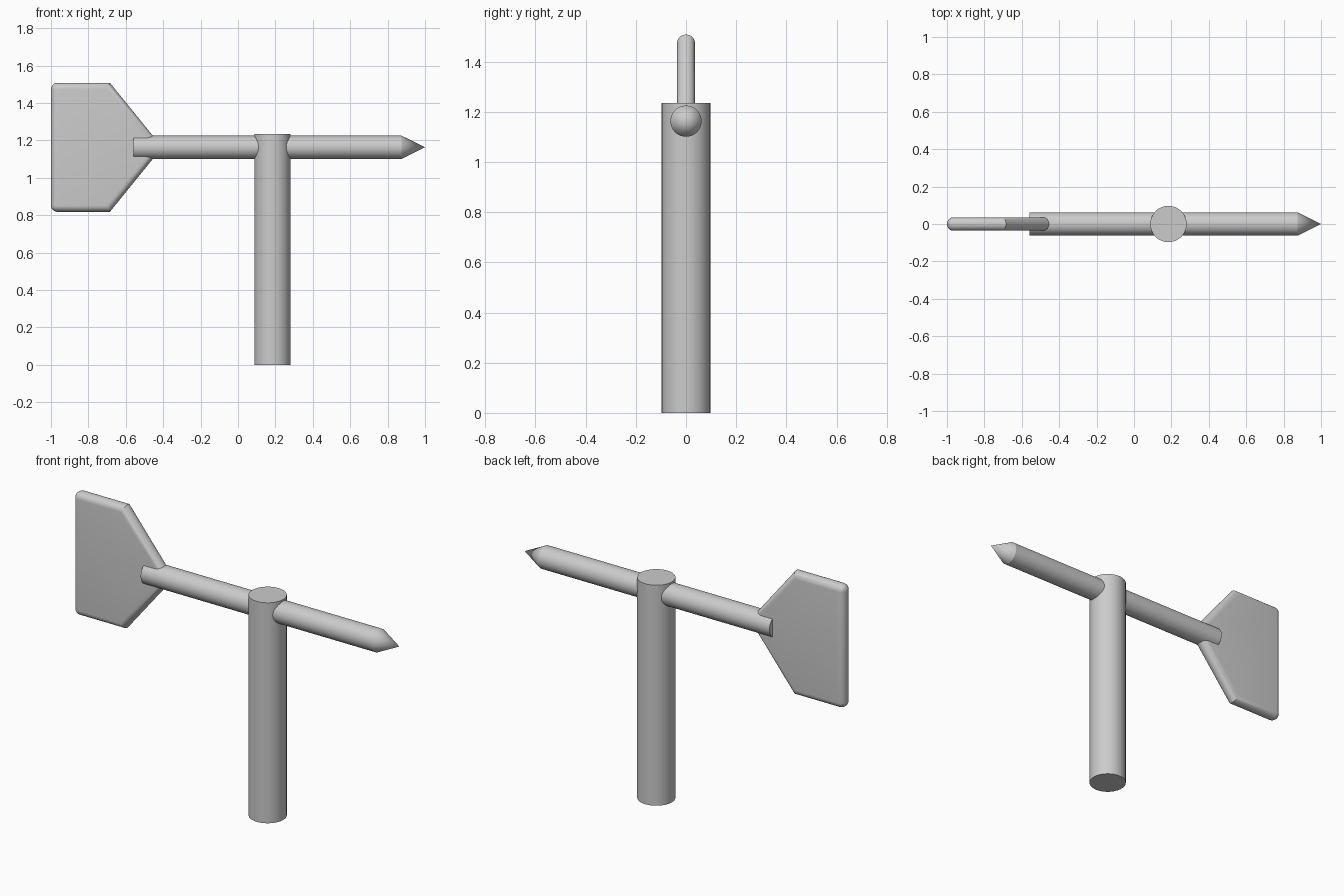
import bpy
import bmesh
import math
from mathutils import Matrix

cube = bpy.data.objects.get("Cube")
if cube:
    bpy.data.objects.remove(cube, do_unlink=True)

grey = bpy.data.materials.new("light grey")
grey.use_nodes = True
colour = (0.6, 0.6, 0.6, 1.0)
grey.diffuse_color = colour
grey.node_tree.nodes["Principled BSDF"].inputs["Base Color"].default_value = colour

POST_X = 0.184
ARM_Z = 1.163
ARM_R = 0.062


def finish(name, bm, angle=20):
    """Turn a bmesh into a smooth-shaded object with crisp edges."""
    bmesh.ops.recalc_face_normals(bm, faces=bm.faces)
    mesh = bpy.data.meshes.new(name)
    bm.to_mesh(mesh)
    bm.free()
    mesh.materials.append(grey)
    obj = bpy.data.objects.new(name, mesh)
    bpy.context.collection.objects.link(obj)
    bpy.ops.object.select_all(action="DESELECT")
    obj.select_set(True)
    bpy.context.view_layer.objects.active = obj
    bpy.ops.object.shade_smooth_by_angle(angle=math.radians(angle))
    return obj


def rod(name, r1, r2, length, matrix, capped=True):
    """Round rod or cone starting at the matrix origin, running along its z."""
    bm = bmesh.new()
    bmesh.ops.create_cone(bm, cap_ends=capped, segments=64, radius1=r1, radius2=r2,
                          depth=length,
                          matrix=matrix @ Matrix.Translation((0, 0, length / 2)))
    return finish(name, bm)


def along_x(x):
    return Matrix.Translation((x, 0, ARM_Z)) @ Matrix.Rotation(math.pi / 2, 4, "Y")


# Upright post, horizontal arm and pointed tip
rod("post", 0.097, 0.097, 1.235, Matrix.Translation((POST_X, 0, 0)))
rod("arm", ARM_R, ARM_R, 1.435, along_x(-0.56))
rod("arm_tip", ARM_R, 0, 0.125, along_x(0.875), capped=False)

# Tail vane: flat plate with fully rounded rim
HALF = 0.036
outline = [(-1, 0.818), (-0.685, 0.818), (-0.405, ARM_Z), (-0.685, 1.508), (-1, 1.508)]
bm = bmesh.new()
face = bm.faces.new([bm.verts.new((x, -HALF, z)) for x, z in outline])
moved = bmesh.ops.extrude_face_region(bm, geom=[face])["geom"]
bmesh.ops.translate(bm, vec=(0, 2 * HALF, 0),
                    verts=[v for v in moved if isinstance(v, bmesh.types.BMVert)])
bmesh.ops.recalc_face_normals(bm, faces=bm.faces)


def is_rim(edge):
    a, b = (v.co for v in edge.verts)
    across = abs(a.y - b.y) > HALF
    return not across or a.x < -0.9


bmesh.ops.bevel(bm, geom=[e for e in bm.edges if is_rim(e)], offset=HALF * 0.97,
                offset_type="OFFSET", segments=8, profile=0.5, affect="EDGES")
finish("tail_vane", bm, 30)
